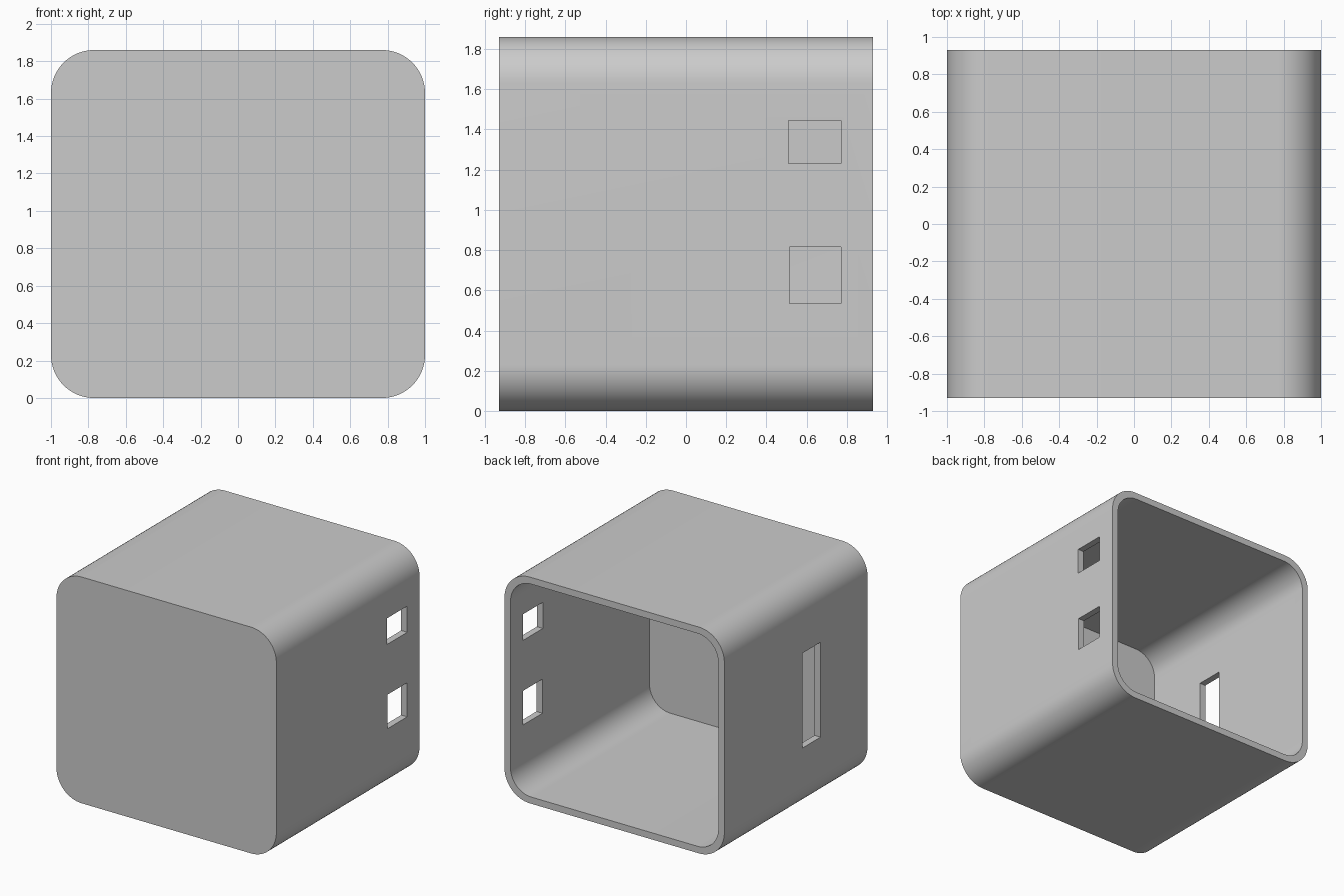
import bpy, bmesh, math

if "Cube" in bpy.data.objects:
    bpy.data.objects.remove(bpy.data.objects["Cube"])

W, D, H = 2.0, 1.86, 1.86      # outer size
WALL = 0.055
SEGS = 16                      # segments per rounded corner

grey = bpy.data.materials.new("plain grey")
grey.diffuse_color = (0.6, 0.6, 0.6, 1)
grey.use_nodes = True
grey.node_tree.nodes["Principled BSDF"].inputs["Base Color"].default_value = grey.diffuse_color


def rounded_prism(name, w, h, r, y0, y1):
    """Rounded rectangle in the xz plane, extruded along y."""
    bm = bmesh.new()
    verts = []
    corners = ((1, 1, 0), (-1, 1, 90), (-1, -1, 180), (1, -1, 270))
    for sx, sz, start in corners:
        for i in range(SEGS + 1):
            a = math.radians(start + 90 * i / SEGS)
            x = sx * (w / 2 - r) + r * math.cos(a)
            z = H / 2 + sz * (h / 2 - r) + r * math.sin(a)
            verts.append(bm.verts.new((x, y0, z)))
    face = bm.faces.new(verts)
    ext = bmesh.ops.extrude_face_region(bm, geom=[face])
    moved = [g for g in ext["geom"] if isinstance(g, bmesh.types.BMVert)]
    bmesh.ops.translate(bm, verts=moved, vec=(0, y1 - y0, 0))
    bmesh.ops.recalc_face_normals(bm, faces=bm.faces)
    return add_object(name, bm)


def box(name, x, y0, y1, z0, z1):
    """Cutter block centred on a side wall."""
    bm = bmesh.new()
    bmesh.ops.create_cube(bm, size=1)
    bmesh.ops.scale(bm, verts=bm.verts, vec=(0.3, y1 - y0, z1 - z0))
    bmesh.ops.translate(bm, verts=bm.verts, vec=(x, (y0 + y1) / 2, (z0 + z1) / 2))
    return add_object(name, bm)


def add_object(name, bm):
    mesh = bpy.data.meshes.new(name)
    bm.to_mesh(mesh)
    bm.free()
    mesh.materials.append(grey)
    obj = bpy.data.objects.new(name, mesh)
    bpy.context.collection.objects.link(obj)
    return obj


# Shell, open at the back
shell = rounded_prism("housing", W, H, 0.23, -D / 2, D / 2)

cutters = [
    rounded_prism("cavity_cutter", W - 2 * WALL, H - 2 * WALL, 0.19,
                  -D / 2 + WALL, D / 2 + 0.2),
    box("upper_port_cutter", 1, 0.51, 0.77, 1.23, 1.445),
    box("lower_port_cutter", 1, 0.515, 0.77, 0.535, 0.815),
    box("left_slot_cutter", -1, -0.32, -0.085, 0.54, 1.32),
]

# Cut cavity and side openings
bpy.context.view_layer.objects.active = shell
for cutter in cutters:
    mod = shell.modifiers.new(cutter.name, "BOOLEAN")
    mod.operation = "DIFFERENCE"
    mod.solver = "EXACT"
    mod.object = cutter
    bpy.ops.object.modifier_apply(modifier=mod.name)
for cutter in cutters:
    bpy.data.objects.remove(cutter)

# Smooth corners, sharp rims
bpy.ops.object.select_all(action="DESELECT")
shell.select_set(True)
bpy.ops.object.shade_smooth_by_angle(angle=math.radians(30))
